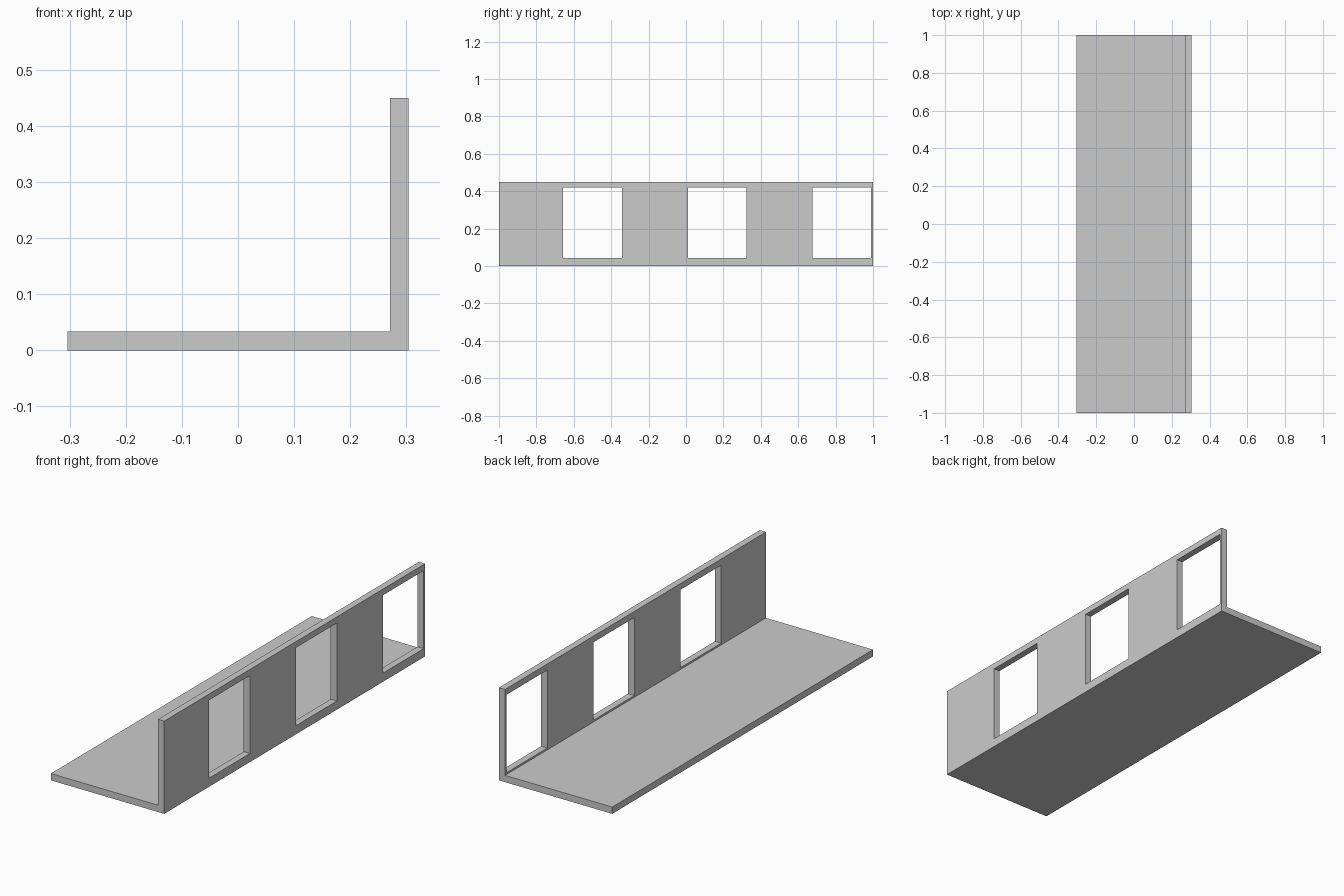
import bpy, bmesh

if "Cube" in bpy.data.objects:
    bpy.data.objects.remove(bpy.data.objects["Cube"])

X0, X1 = -0.304, 0.304       # outer width
T = 0.033                    # sheet thickness
H = 0.45                     # wall height

# L-shaped floor and wall, extruded along y
profile = [(X0, 0), (X1, 0), (X1, H), (X1 - T, H), (X1 - T, T), (X0, T)]
bm = bmesh.new()
face = bm.faces.new([bm.verts.new((x, -1, z)) for x, z in profile])
ext = bmesh.ops.extrude_face_region(bm, geom=[face])
bmesh.ops.translate(bm, vec=(0, 2, 0),
                    verts=[v for v in ext["geom"] if isinstance(v, bmesh.types.BMVert)])
bmesh.ops.recalc_face_normals(bm, faces=bm.faces)
mesh = bpy.data.meshes.new("floor_and_wall")
bm.to_mesh(mesh)
bm.free()
body = bpy.data.objects.new("floor_and_wall", mesh)
bpy.context.collection.objects.link(body)

# Three evenly spaced window openings
W, Z0, Z1 = 0.314, 0.042, 0.42
for i in range(3):
    bpy.ops.mesh.primitive_cube_add(
        size=1, location=(X1 - T / 2, -0.5 + i * 0.6665, (Z0 + Z1) / 2))
    cutter = bpy.context.object
    cutter.name = f"window_cutter_{i + 1}"
    cutter.scale = (T * 3, W, Z1 - Z0)
    cutter.hide_render = True
    cutter.display_type = 'WIRE'
    cut = body.modifiers.new(f"window_{i + 1}", 'BOOLEAN')
    cut.operation = 'DIFFERENCE'
    cut.solver = 'EXACT'
    cut.object = cutter
